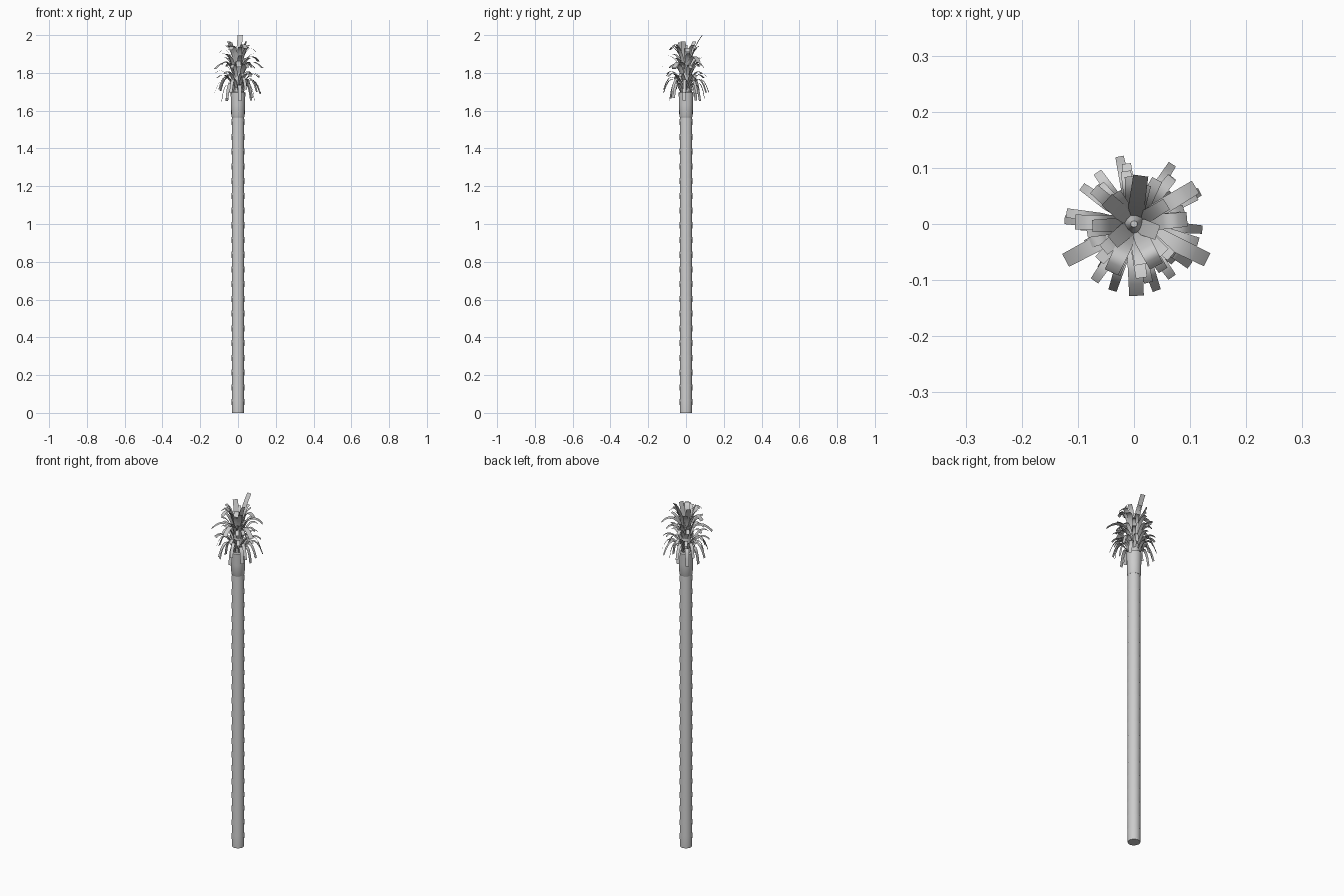
import bpy, bmesh, random
from math import radians, cos, sin, pi
from mathutils import Vector

if "Cube" in bpy.data.objects:
    bpy.data.objects.remove(bpy.data.objects["Cube"])

random.seed(4)


def make_object(name, bm, angle=40):
    mesh = bpy.data.meshes.new(name)
    bm.to_mesh(mesh)
    bm.free()
    obj = bpy.data.objects.new(name, mesh)
    bpy.context.collection.objects.link(obj)
    bpy.ops.object.select_all(action='DESELECT')
    obj.select_set(True)
    bpy.context.view_layer.objects.active = obj
    bpy.ops.object.shade_smooth_by_angle(angle=radians(angle))
    return obj


def lathe(name, profile, sides=16):
    """Capped solid of revolution from (radius, z) pairs."""
    bm = bmesh.new()
    rings = [[bm.verts.new((r * cos(2 * pi * i / sides), r * sin(2 * pi * i / sides), z))
              for i in range(sides)] for r, z in profile]
    for a, b in zip(rings, rings[1:]):
        for i in range(sides):
            j = (i + 1) % sides
            bm.faces.new((a[i], a[j], b[j], b[i]))
    bm.faces.new(rings[0][::-1])
    bm.faces.new(rings[-1])
    return make_object(name, bm)


def add_frond(bm, deg, base, bend, tip, width, end_width, steps=6):
    """Curved strip in the vertical plane at angle deg; points are (radius, z)."""
    a = radians(deg)
    out, side = Vector((cos(a), sin(a), 0)), Vector((-sin(a), cos(a), 0))
    previous = None
    for k in range(steps + 1):
        t = k / steps
        r, z = ((1 - t) ** 2 * p + 2 * t * (1 - t) * q + t * t * s
                for p, q, s in zip(base, bend, tip))
        w = (width * min(1, 0.55 + 1.5 * t) * (1 - t) + end_width * t) / 2
        c = out * r + Vector((0, 0, z))
        row = [bm.verts.new(c - side * w), bm.verts.new(c + side * w)]
        if previous:
            bm.faces.new((previous[0], row[0], row[1], previous[1]))
        previous = row


# Trunk with faint growth rings
profile = []
for i in range(21):
    z = i * 0.078
    profile += [(0.0325, z), (0.0335, z + 0.07)]
lathe("trunk", profile + [(0.033, 1.64)])

# Flared collar and the tapering heart inside the crown
lathe("collar", [(0.033, 1.565), (0.0355, 1.57), (0.037, 1.63), (0.039, 1.695), (0.03, 1.70)])
lathe("crown_heart", [(0.031, 1.69), (0.028, 1.76), (0.018, 1.83), (0.006, 1.88)], 10)

# Tiers of leaves: count, base, bend, tip, width, end width
tiers = [
    (8, (0.030, 1.70), (0.075, 1.80), (0.095, 1.655), 0.024, 0.018),
    (10, (0.028, 1.72), (0.085, 1.83), (0.125, 1.70), 0.022, 0.015),
    (10, (0.026, 1.74), (0.075, 1.83), (0.115, 1.785), 0.022, 0.016),
    (9, (0.022, 1.77), (0.060, 1.89), (0.100, 1.835), 0.024, 0.018),
    (8, (0.018, 1.79), (0.045, 1.89), (0.090, 1.89), 0.026, 0.020),
    (7, (0.014, 1.81), (0.030, 1.92), (0.070, 1.935), 0.026, 0.022),
]
bm = bmesh.new()
for n, (count, base, bend, tip, w, e) in enumerate(tiers):
    for i in range(count):
        deg = 360 * (i + random.uniform(-0.25, 0.25)) / count + n * 137.5
        s = random.uniform(0.9, 1.08)
        dz = random.uniform(-0.012, 0.015)
        add_frond(bm, deg, base, (bend[0] * s, bend[1] + dz), (tip[0] * s, tip[1] + dz), w, e)
make_object("lower_fronds", bm, 60)

# Broad uppermost leaves: angle, tip radius, tip height
bm = bmesh.new()
for deg, r, z in [(-26, 0.145, 1.825), (-88, 0.128, 1.83), (-152, 0.138, 1.82), (31, 0.128, 1.86),
                  (-62, 0.085, 1.93), (-115, 0.095, 1.92), (178, 0.105, 1.90), (5, 0.095, 1.91)]:
    add_frond(bm, deg, (0.010, 1.81), (r * 0.5, z + 0.075), (r, z), 0.030, 0.026)
for deg, r, z in [(82, 0.087, 2.0), (138, 0.065, 1.965), (-20, 0.045, 1.965), (-140, 0.05, 1.96)]:
    add_frond(bm, deg, (0.006, 1.80), (r * 0.35, z - 0.075), (r, z), 0.030, 0.027)
make_object("upper_fronds", bm, 60)
